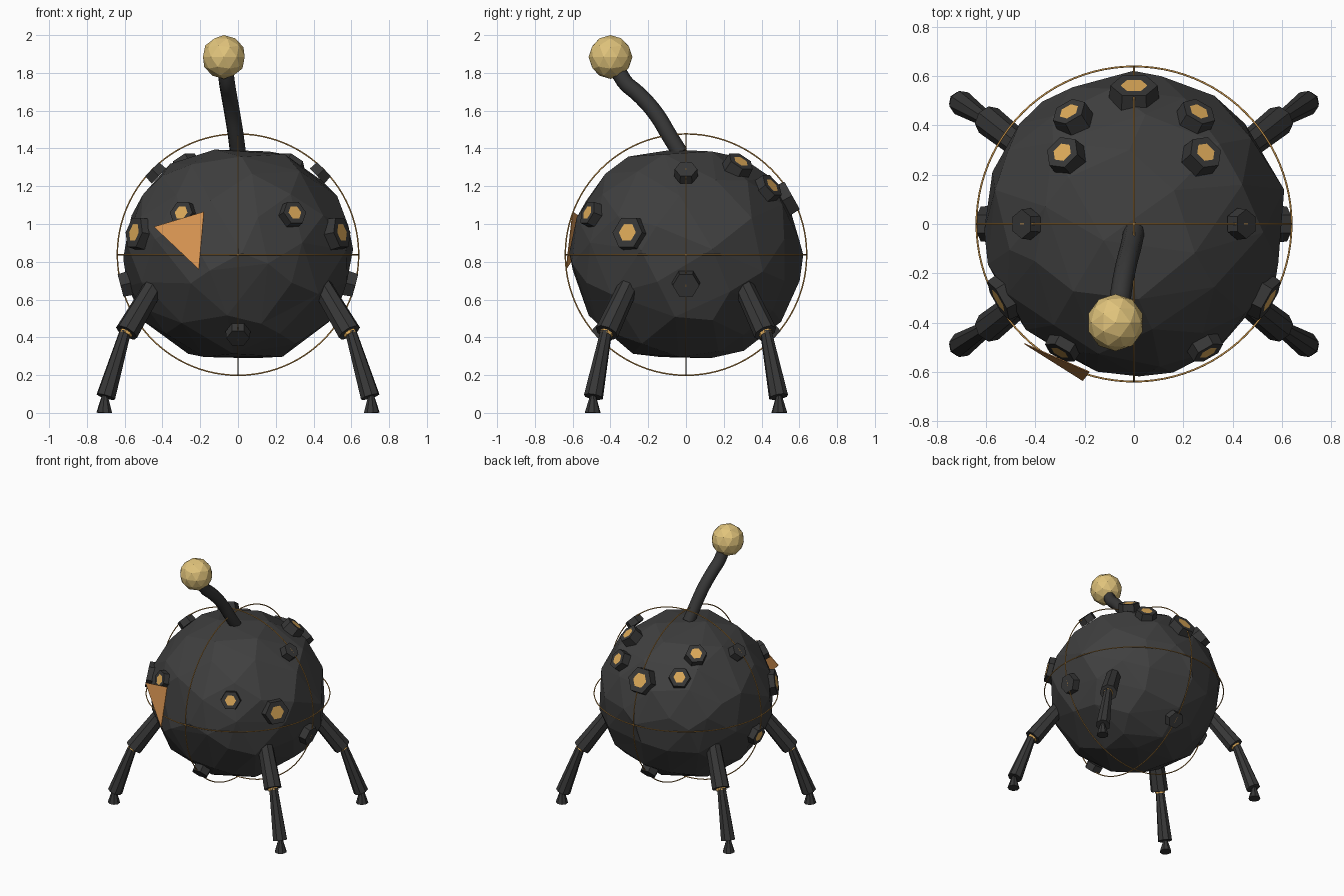
import bpy, bmesh, math, random
from mathutils import Vector, Matrix

if "Cube" in bpy.data.objects:
    bpy.data.objects.remove(bpy.data.objects["Cube"])

random.seed(7)
CENTRE = Vector((0, 0, 0.838))


def material(name, rgb):
    m = bpy.data.materials.new(name)
    m.diffuse_color = (*rgb, 1)
    m.use_nodes = True
    m.node_tree.nodes["Principled BSDF"].inputs["Base Color"].default_value = m.diffuse_color
    return m


CHARCOAL = material("charcoal", (0.05, 0.05, 0.05))
DARK = material("dark_metal", (0.038, 0.038, 0.038))
AMBER = material("amber", (0.72, 0.40, 0.10))
ORANGE = material("orange", (0.74, 0.32, 0.09))
SAND = material("sand", (0.75, 0.55, 0.20))
BRONZE = material("bronze", (0.66, 0.34, 0.08))


def make_object(name, bm, *mats):
    bmesh.ops.recalc_face_normals(bm, faces=bm.faces)
    me = bpy.data.meshes.new(name)
    bm.to_mesh(me)
    bm.free()
    for m in mats:
        me.materials.append(m)
    ob = bpy.data.objects.new(name, me)
    bpy.context.collection.objects.link(ob)
    return ob


def prism(bm, a, b, r1, r2, sides, spin=0.0):
    """Tapered prism running from point a to point b."""
    a, b = Vector(a), Vector(b)
    d = b - a
    mat = (Matrix.Translation((a + b) / 2) @ d.to_track_quat('Z', 'Y').to_matrix().to_4x4()
           @ Matrix.Rotation(spin, 4, 'Z'))
    return bmesh.ops.create_cone(bm, cap_ends=True, segments=sides, radius1=r1,
                                 radius2=r2, depth=d.length, matrix=mat)["verts"]


# Faceted, irregular hull, slightly squashed and flattened at top and bottom
bm = bmesh.new()
bmesh.ops.create_icosphere(bm, subdivisions=3, radius=1)
for v in bm.verts:
    n = v.co + Vector([random.uniform(-0.05, 0.05) for _ in range(3)])
    v.co = n.normalized() * random.uniform(0.604, 0.622)
    v.co.z = max(-0.546, min(0.55, v.co.z * 0.955))
    v.co += CENTRE
hull = make_object("hull", bm, CHARCOAL)
dec = hull.modifiers.new("fewer_facets", 'DECIMATE')
dec.ratio = 0.5

# Three thin hoops around the hull
for name, rot in (("hoop_level", (0, 0, 0)),
                  ("hoop_front", (math.pi / 2, 0, 0)),
                  ("hoop_side", (0, math.pi / 2, 0))):
    bpy.ops.mesh.primitive_torus_add(location=CENTRE, rotation=rot, major_radius=0.639,
                                     minor_radius=0.0038, major_segments=96, minor_segments=8)
    bpy.context.object.name = name
    bpy.context.object.data.materials.append(BRONZE)
    bpy.ops.object.shade_smooth()


# Hexagonal studs: thick ones with an amber lens face, thin plain ones
def stud(name, pos, radius, lens):
    d = (Vector(pos) - CENTRE).normalized()
    bm = bmesh.new()
    inner, outer = (0.572, 0.643) if lens else (0.59, 0.642)
    prism(bm, CENTRE + d * inner, CENTRE + d * outer, radius, radius * 0.93, 6, math.pi / 6)
    bm.normal_update()
    if lens:
        top = max(bm.faces, key=lambda f: f.normal.dot(d) + f.calc_center_median().dot(d))
        bmesh.ops.inset_individual(bm, faces=[top], thickness=radius * 0.40)
        top.material_index = 1
    make_object(name, bm, DARK, AMBER)


for s in (-1, 1):
    side = "left" if s < 0 else "right"
    stud("front_stud_" + side, (0.30 * s, -0.52, 1.06), 0.074, True)
    stud("cheek_stud_" + side, (0.55 * s, -0.31, 0.955), 0.097, True)
    stud("back_stud_" + side, (0.26 * s, 0.45, 1.20), 0.08, True)
    stud("upper_stud_" + side, (0.29 * s, 0.29, 1.33), 0.08, True)
    stud("shoulder_stud_" + side, (0.44 * s, 0, 1.275), 0.064, False)
    stud("hip_stud_" + side, (0.60 * s, 0, 0.68), 0.076, s < 0)
stud("rear_stud", (0, 0.56, 1.15), 0.103, True)
stud("lower_front_stud", (0, -0.46, 0.40), 0.066, False)
stud("lower_back_stud", (0, 0.46, 0.40), 0.066, False)

# Four jointed legs
for sx in (-1, 1):
    for sy in (-1, 1):
        tag = ("front" if sy < 0 else "back") + ("_left" if sx < 0 else "_right")

        def p(x, y, z):
            return (x * sx, y * sy, z)

        bm = bmesh.new()
        prism(bm, p(0.445, 0.305, 0.67), p(0.59, 0.42, 0.425), 0.054, 0.063, 8)
        make_object("upper_leg_" + tag, bm, DARK)
        bm = bmesh.new()
        prism(bm, p(0.58, 0.41, 0.45), p(0.598, 0.425, 0.413), 0.036, 0.036, 8)
        make_object("knee_" + tag, bm, AMBER)
        bm = bmesh.new()
        prism(bm, p(0.597, 0.423, 0.43), p(0.70, 0.49, 0.085), 0.031, 0.052, 8)
        make_object("lower_leg_" + tag, bm, DARK)
        bm = bmesh.new()
        prism(bm, p(0.708, 0.494, 0), p(0.705, 0.492, 0.10), 0.043, 0.013, 8)
        make_object("foot_" + tag, bm, DARK)

# Bent antenna stalk swept along a curve
cu = bpy.data.curves.new("antenna_stalk", 'CURVE')
cu.dimensions = '3D'
cu.bevel_depth = 0.043
cu.bevel_resolution = 2
cu.use_fill_caps = True
cu.resolution_u = 4
sp = cu.splines.new('NURBS')
path = [(0, -0.03, 1.375), (-0.01, -0.085, 1.46), (-0.03, -0.155, 1.585),
        (-0.05, -0.255, 1.695), (-0.06, -0.34, 1.755), (-0.075, -0.39, 1.88)]
sp.points.add(len(path) - 1)
for pt, co in zip(sp.points, path):
    pt.co = (*co, 1)
sp.order_u = 3
sp.use_endpoint_u = True
cu.materials.append(DARK)
bpy.context.collection.objects.link(bpy.data.objects.new("antenna_stalk", cu))

# Faceted antenna ball
bm = bmesh.new()
bmesh.ops.create_icosphere(bm, subdivisions=2, radius=0.116,
                           matrix=Matrix.Translation((-0.075, -0.40, 1.884)))
make_object("antenna_ball", bm, SAND)

# Triangular plate on the front left
bm = bmesh.new()
tri = [Vector(c) for c in ((-0.445, -0.485, 0.985), (-0.18, -0.60, 1.065), (-0.207, -0.635, 0.76))]
n = (tri[1] - tri[0]).cross(tri[2] - tri[0]).normalized() * 0.002
front = [bm.verts.new(c + n) for c in tri]
back = [bm.verts.new(c - n) for c in tri]
bm.faces.new(front)
bm.faces.new(back)
for i in range(3):
    j = (i + 1) % 3
    bm.faces.new((front[i], front[j], back[j], back[i]))
make_object("triangle_plate", bm, ORANGE)
